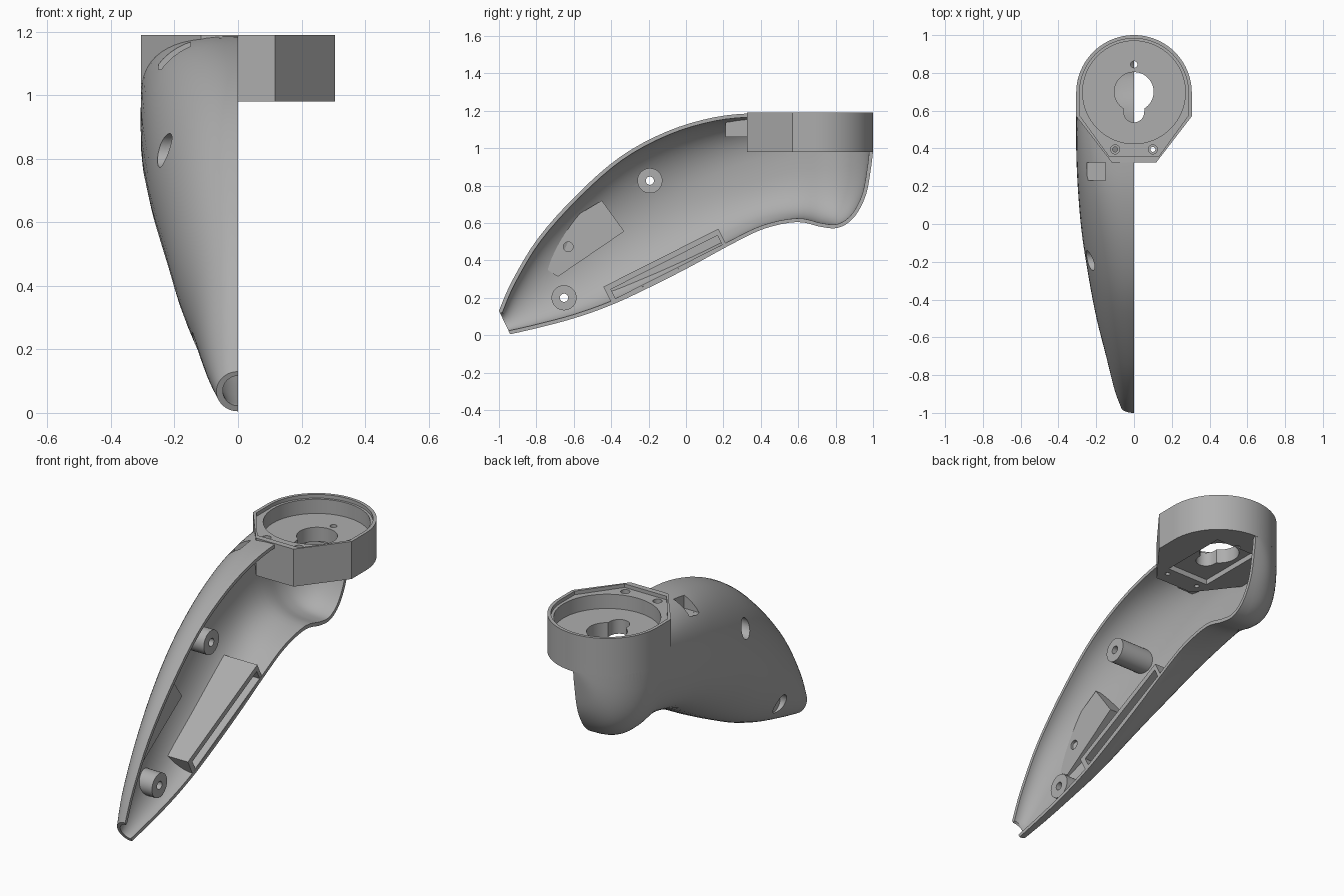
import bpy, bmesh, math
from mathutils import Vector

if "Cube" in bpy.data.objects:
    bpy.data.objects.remove(bpy.data.objects["Cube"])

grey = bpy.data.materials.new("plain grey")
grey.use_nodes = True
COLOUR = (0.42, 0.42, 0.42, 1)
grey.diffuse_color = COLOUR
grey.node_tree.nodes["Principled BSDF"].inputs["Base Color"].default_value = COLOUR

R, CY, WALL = 0.306, 0.694, 0.02      # collar radius, collar centre, wall thickness


def finish(name, bm):
    bmesh.ops.recalc_face_normals(bm, faces=bm.faces)
    mesh = bpy.data.meshes.new(name)
    bm.to_mesh(mesh)
    bm.free()
    mesh.materials.append(grey)
    obj = bpy.data.objects.new(name, mesh)
    bpy.context.collection.objects.link(obj)
    return obj


def prism(name, pts, lo, hi, axis="x"):
    """Extrude a (y, z) outline along x, or an (x, y) outline along z."""
    bm = bmesh.new()
    rings = [[bm.verts.new((h, a, b) if axis == "x" else (a, b, h)) for a, b in pts]
             for h in (lo, hi)]
    for ring in rings:
        bm.faces.new(ring)
    for i in range(len(pts)):
        j = (i + 1) % len(pts)
        bm.faces.new((rings[0][i], rings[0][j], rings[1][j], rings[1][i]))
    return finish(name, bm)


def arc(cx, cy, r, start=0, end=360, n=48):
    count = n if end - start == 360 else n + 1
    angles = [math.radians(start + (end - start) * i / n) for i in range(count)]
    return [(cx + r * math.cos(a), cy + r * math.sin(a)) for a in angles]


def rect(x0, x1, y0, y1):
    return [(x0, y0), (x1, y0), (x1, y1), (x0, y1)]


def boolean(obj, tool, op="DIFFERENCE", keep=False):
    mod = obj.modifiers.new(op, "BOOLEAN")
    mod.object, mod.operation, mod.solver = tool, op, "EXACT"
    bpy.context.view_layer.objects.active = obj
    bpy.ops.object.modifier_apply(modifier=mod.name)
    if not keep:
        bpy.data.objects.remove(tool)


# Body stations: bottom y, bottom z, top y, top z, widest height, half width, squareness
STATIONS = [
    (-.94, .005, -1, .13, .5, .068, 2), (-.8, .037, -.93, .29, .5, .105, 2),
    (-.6, .09, -.79, .52, .5, .147, 2), (-.395, .163, -.58, .755, .5, .2, 2),
    (-.18, .263, -.35, .955, .5, .243, 2), (.03, .37, -.1, 1.09, .5, .278, 2.1),
    (.25, .49, .15, 1.165, .5, .298, 2.4), (.42, .57, .38, 1.188, .52, .306, 2.8),
    (.594, .605, .594, 1.19, .62, .306, 3), (.717, .58, .717, 1.19, .65, .306, 3),
    (.8, .572, .8, 1.19, .66, .306, 3), (.866, .6, .866, 1.19, .65, .306, 3),
    (.92, .66, .92, 1.19, .6, .306, 3), (.965, .76, .965, 1.19, .52, .306, 3),
    (.99, .9, .99, 1.19, .3, .306, 3), (.9995, .98, .9995, 1.19, .1, .306, 3)]


def smooth_rows(rows, steps=4):
    rows = [Vector(r) for r in rows]
    out = []
    for i in range(len(rows) - 1):
        a, b, c, d = (rows[min(max(k, 0), len(rows) - 1)] for k in range(i - 1, i + 3))
        for s in range(steps):
            t = s / steps
            out.append(b + 0.5 * t * (c - a + t * (2 * a - 5 * b + 4 * c - d
                                                  + t * (3 * (b - c) + d - a))))
    return out + [rows[-1]]


def body(name, inset, cutter=False):
    """Half body lofted along its length, shrunk evenly by inset."""
    rows = smooth_rows(STATIONS)
    sections = []
    for i, row in enumerate(rows):
        before, after = rows[max(i - 1, 0)], rows[min(i + 1, len(rows) - 1)]
        ends = []
        for k, side in ((0, 1), (2, -1)):
            tangent = Vector((after[k] - before[k], after[k + 1] - before[k + 1])).normalized()
            ends.append(Vector((row[k], row[k + 1])) + inset * side * Vector((-tangent.y, tangent.x)))
        low, high = ends
        if row[0] > 0.55:
            high.x = low.x
        width = row[5] - inset
        if low.x > CY:
            width = min(width, math.sqrt(max((R - inset) ** 2 - (low.x - CY) ** 2, 1e-5)))
        sections.append((low, high, row[4], width, row[6]))
    if cutter:                                     # run out through the open tip
        low, high, f, w, n = sections[0]
        step = Vector((-.07, -.035))
        sections.insert(0, (low + step, high + step, f, w, n))
    bm = bmesh.new()
    loops, n_arc = [], 28
    for low, high, f, w, n in sections:
        centre = low.lerp(high, f)
        pts = []
        for j in range(n_arc + 1):
            a = math.pi * j / n_arc
            c, s = math.cos(a), max(math.sin(a), 0)
            c = math.copysign(abs(c) ** (2 / n), c) if j * 2 != n_arc else 0
            p = centre + (high - centre if c > 0 else centre - low) * c
            pts.append((-w * s ** (2 / n) if 0 < j < n_arc else 0, p.x, p.y))
        if cutter:
            pts = [(.1, *pts[0][1:])] + pts + [(.1, *pts[-1][1:])]
        loops.append([bm.verts.new(p) for p in pts])
    for a, b in zip(loops, loops[1:]):
        for i in range(len(a)):
            j = (i + 1) % len(a)
            bm.faces.new((a[i], a[j], b[j], b[i]))
    bm.faces.new(loops[0])
    bm.faces.new(loops[-1])
    return finish(name, bm)


# Hollow half shell, cleared where the collar sits
shell = body("shell", 0)
boolean(shell, body("cavity", WALL, True))
outline = arc(0, CY, R, 0, 180) + [(-R, .57), (-.117, .325), (.117, .325), (R, .57)]
boolean(shell, prism("collar_space", outline, .98, 1.4, "z"))
core = body("core", WALL / 2)
parts = [shell]


def inside(obj):
    boolean(obj, core, "INTERSECT", keep=True)
    parts.append(obj)
    return obj


# Screw bosses with outer counterbores
for label, y, z, seat in (("upper", -.193, .826, -.17), ("lower", -.652, .2, -.09)):
    boss = inside(prism(label + "_boss", arc(y, z, .067), -.5, -.03))
    boolean(boss, prism("bore", arc(y, z, .022), -.6, .1))
    for target in (boss, shell):
        boolean(target, prism("counterbore", arc(y, z, .053), -.6, seat))

# Battery tray along the lower edge, with a shallow pocket
start, end = Vector((-.395, .165)), Vector((.22, .475))
along = (end - start).normalized()
up = Vector((-along.y, along.x))


def tray_outline(m0, m1, drop, height):
    a, b = start + along * m0, end - along * m1
    return [tuple(p) for p in (a + up * drop, b + up * drop, b + up * height, a + up * height)]


tray = inside(prism("tray", tray_outline(0, 0, -.05, .105), -.5, -.001))
boolean(tray, prism("pocket", tray_outline(.03, .02, .02, .075), -.1, .1))

# Mounting pad on the inner wall
pad = inside(prism("mounting_pad", [(-.45, .72), (-.33, .555), (-.685, .313), (-.78, .375),
                                    (-.72, .56)], -.5, -.115))
boolean(pad, prism("pad_hole", arc(-.63, .473, .026, n=24), -.135, .1))

# Slot through the top of the shell, with its surrounding block
block = inside(prism("slot_block", rect(.21, .335, 1.06, 1.3), -.27, -.125))
for target in (block, shell):
    boolean(target, prism("slot", rect(.23, .325, 1.08, 1.4), -.25, -.15))

# Collar: stepped bowl with a keyhole, screw holes and an underside recess
collar = prism("collar", outline, .98, 1.19, "z")
parts.append(collar)
lip = arc(0, CY, .288, 0, 180) + [(-.288, .575), (-.13, .357), (.13, .357), (.288, .575)]
cuts = [(lip, 1.17, 1.4), (arc(0, CY + .003, .272, n=64), 1.09, 1.4),
        (rect(-.13, .13, .44, .84), .9, 1.01),
        (arc(0, .7, .104, -58, 238) + arc(0, .592, .054, 180, 360, 20), .9, 1.4),
        (arc(0, .845, .018, n=24), .9, 1.4)]
for x in (-.1, .1):
    cuts += [(arc(x, .395, .013, n=24), .9, 1.4), (arc(x, .395, .024, n=24), 1.14, 1.4)]
for pts, lo, hi in cuts:
    boolean(collar, prism("cut", pts, lo, hi, "z"))

bpy.data.objects.remove(core)

# Smooth curves, sharp edges
for obj in parts:
    bpy.ops.object.select_all(action="DESELECT")
    obj.select_set(True)
    bpy.context.view_layer.objects.active = obj
    bpy.ops.object.shade_smooth_by_angle(angle=math.radians(30))
